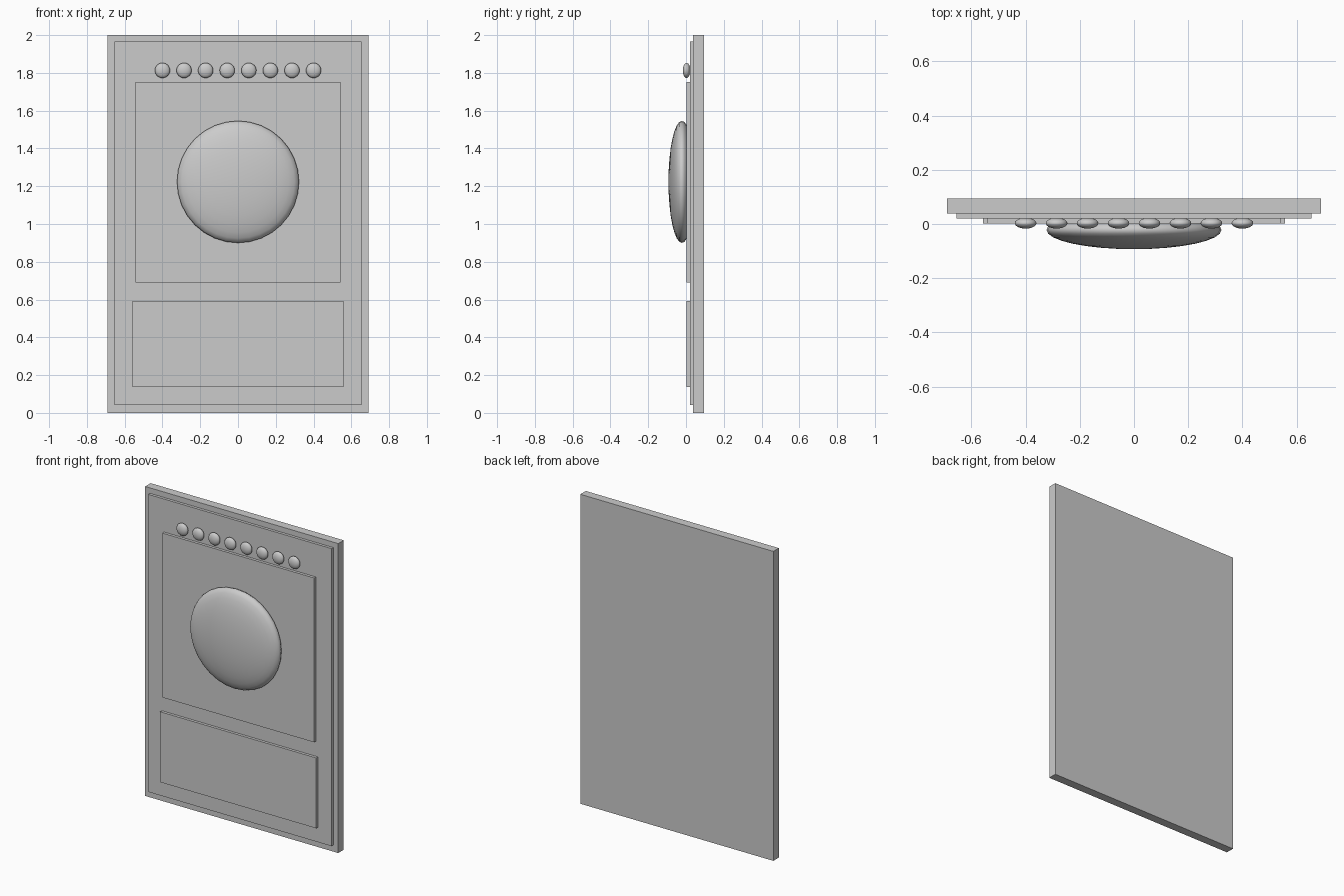
import bpy
import math

cube = bpy.data.objects.get("Cube")
if cube:
    bpy.data.objects.remove(cube, do_unlink=True)

grey = bpy.data.materials.new("plain_grey")
grey.use_nodes = True
colour = (0.6, 0.6, 0.6, 1.0)
grey.diffuse_color = colour
grey.node_tree.nodes["Principled BSDF"].inputs["Base Color"].default_value = colour


def slab(name, half_width, front, back, bottom, top):
    """Upright board, centred on x."""
    bpy.ops.mesh.primitive_cube_add(
        size=1, location=(0, (front + back) / 2, (bottom + top) / 2))
    ob = bpy.context.object
    ob.name = name
    ob.scale = (2 * half_width, back - front, top - bottom)
    bpy.ops.object.transform_apply(location=False, rotation=False, scale=True)
    ob.data.materials.append(grey)


def flat_ball(name, x, y, z, radius, depth, segments, rings):
    """Sphere flattened front to back, pole facing the front."""
    bpy.ops.mesh.primitive_uv_sphere_add(
        segments=segments, ring_count=rings, radius=1,
        location=(x, y, z), rotation=(math.pi / 2, 0, 0))
    ob = bpy.context.object
    ob.name = name
    ob.scale = (radius, radius, depth)
    bpy.ops.object.transform_apply(location=False, rotation=True, scale=True)
    bpy.ops.object.shade_smooth()
    ob.data.materials.append(grey)


# Layered boards
slab("back_board", 0.69, 0.038, 0.094, 0, 2)
slab("front_panel", 0.655, 0.02, 0.038, 0.042, 1.965)
slab("upper_door", 0.543, 0.002, 0.02, 0.69, 1.752)
slab("lower_drawer", 0.558, 0.002, 0.02, 0.138, 0.593)

# Round door window
flat_ball("round_window", 0, -0.022, 1.223, 0.323, 0.071, 32, 16)

# Row of knobs
for i in range(8):
    flat_ball(f"knob_{i + 1}", (i - 3.5) * 0.1143, 0.003, 1.813, 0.04, 0.02, 24, 12)
